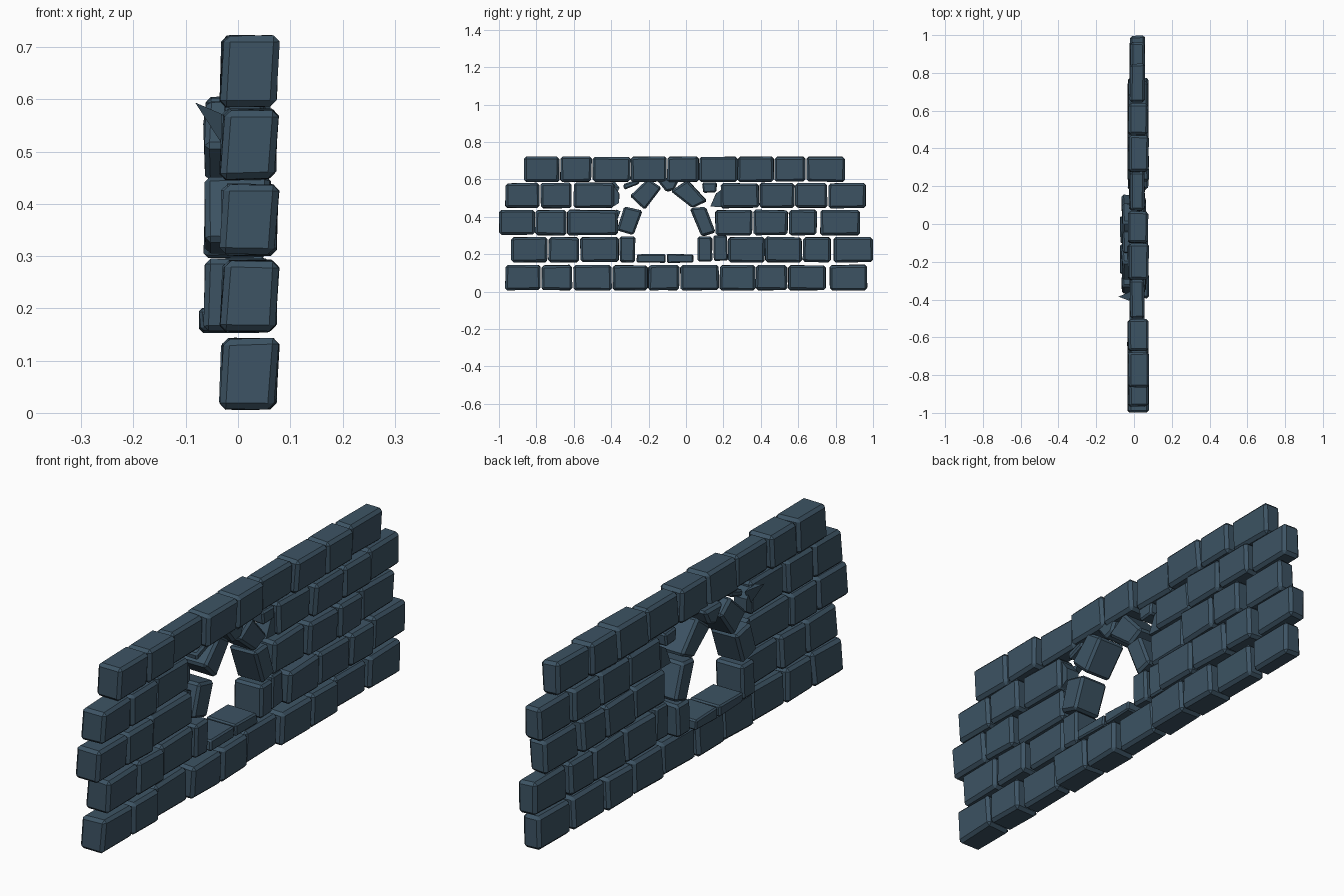
import bpy, bmesh, random
from mathutils import Vector

random.seed(4)
slate = bpy.data.materials.new("slate blue stone")
slate.diffuse_color = (0.046, 0.087, 0.126, 1)


def add_stone(bm, quad, x0, x1, skew=0.0, jitter=0.003):
    """Hexahedron: a y-z quad (bottom-left, bottom-right, top-right, top-left) spanning x0..x1."""
    rings = []
    for x in (x0, x1):
        ring = []
        for i, (y, z) in enumerate(quad):
            low = i < 2
            # sides lean a little: lower edge sits further back
            px = x - (skew if low else 0)
            r = [random.uniform(-jitter, jitter) for _ in range(3)]
            ring.append(bm.verts.new((px + r[0], y + r[1], z + r[2])))
        rings.append(ring)
    a, b = rings
    bm.faces.new(a)
    bm.faces.new(b)
    for i in range(4):
        j = (i + 1) % 4
        bm.faces.new((a[i], a[j], b[j], b[i]))


def finish(bm, name, bevel):
    bmesh.ops.recalc_face_normals(bm, faces=bm.faces)
    me = bpy.data.meshes.new(name)
    bm.to_mesh(me)
    bm.free()
    me.materials.append(slate)
    ob = bpy.data.objects.new(name, me)
    bpy.context.collection.objects.link(ob)
    if bevel:
        m = ob.modifiers.new("worn_edges", "BEVEL")
        m.width = bevel
        m.segments = 1
        m.limit_method = 'NONE'
    return ob


# Brick courses: bottom z, then (y start, y end, kind); kind 2 is the thinner brick
courses = [
    (0.008, [(-.965, -.778, 0), (-.772, -.608, 1), (-.602, -.398, 2), (-.393, -.205, 0), (-.200, -.035, 1),
             (-.030, .175, 2), (.180, .368, 0), (.373, .540, 1), (.545, .747, 2), (.768, .970, 2)]),
    (0.157, [(-.935, -.742, 0), (-.735, -.570, 1), (-.565, -.360, 2),
             (.225, .420, 0), (.425, .620, 0), (.625, .775, 1), (.790, .997, 2)]),
    (0.302, [(-1.0, -.810, 0), (-.805, -.640, 1), (-.635, -.365, 2),
             (.157, .355, 2), (.360, .545, 0), (.550, .700, 1), (.718, .930, 2)]),
    (0.447, [(-.965, -.785, 0), (-.778, -.610, 1), (-.602, -.385, 2),
             (.185, .390, 2), (.395, .580, 0), (.585, .755, 1), (.763, .962, 2)]),
    (0.587, [(-.865, -.677, 0), (-.672, -.505, 1), (-.500, -.297, 2), (-.295, -.105, 0), (-.100, .067, 1),
             (.072, .275, 2), (.277, .468, 0), (.473, .640, 1), (.645, .848, 2)]),
]
depth = [(-0.026, 0.078, 0.008), (-0.030, 0.076, 0.004), (-0.020, 0.056, 0.003)]
for n, (z, bricks) in enumerate(courses):
    bm = bmesh.new()
    for y0, y1, kind in bricks:
        x0, x1, skew = depth[kind]
        h = 0.134
        add_stone(bm, [(y0, z), (y1, z), (y1, z + h), (y0, z + h)], x0, x1, skew)
    finish(bm, f"brick_course_{n + 1}", 0.012)

# Stones framing the arched opening
arch = [
    [(-.355, .157), (-.272, .157), (-.272, .293), (-.355, .293)],
    [(-.280, .303), (-.233, .433), (-.330, .455), (-.370, .330)],
    [(-.220, .437), (-.130, .557), (-.205, .603), (-.302, .512)],
    [(-.105, .533), (-.060, .545), (-.035, .607), (-.160, .605)],
    [(.035, .447), (.113, .482), (.010, .598), (-.080, .535)],
    [(.083, .295), (.157, .316), (.104, .455), (.020, .444)],
    [(.060, .160), (.140, .160), (.140, .293), (.060, .293)],
]
bm = bmesh.new()
for q in arch:
    add_stone(bm, q, -0.062, 0.062, 0.003)
finish(bm, "arch_stones", 0.010)

# Sill slabs
bm = bmesh.new()
for y0, y1 in ((-.262, -.108), (-.102, .040)):
    add_stone(bm, [(y0, .155), (y1, .155), (y1, .200), (y0, .200)], -0.073, 0.062)
finish(bm, "sill_slabs", 0.006)

# Small filler stones packed around the arch
bm = bmesh.new()
fillers = [
    [(.150, .165), (.222, .165), (.222, .300), (.150, .300)],
    [(.095, .530), (.160, .530), (.165, .582), (.088, .582)],
    [(-.330, .545), (-.250, .575), (-.250, .605), (-.335, .572)],
]
for q in fillers:
    add_stone(bm, q, -0.025, 0.050)
finish(bm, "filler_stones", 0.007)

# Broken ends of the bricks next to the opening
bm = bmesh.new()
shards = [
    [(-.395, .452), (-.357, .475), (-.357, .525), (-.390, .572)],
    [(-.375, .310), (-.368, .385), (-.350, .430), (-.375, .438)],
    [(.130, .455), (.190, .452), (.190, .545), (.160, .525)],
]
for q in shards:
    add_stone(bm, q, -0.022, 0.035, 0, 0.001)
finish(bm, "broken_brick_ends", 0)

# Sharp splinter sticking out at the rear
bm = bmesh.new()
pts = [(-.082, -.385, .594), (-.015, -.41, .565), (-.015, -.355, .555), (-.015, -.385, .49)]
v = [bm.verts.new(Vector(p)) for p in pts]
for f in ((0, 1, 2), (0, 2, 3), (0, 3, 1), (1, 3, 2)):
    bm.faces.new([v[i] for i in f])
finish(bm, "splinter", 0)
